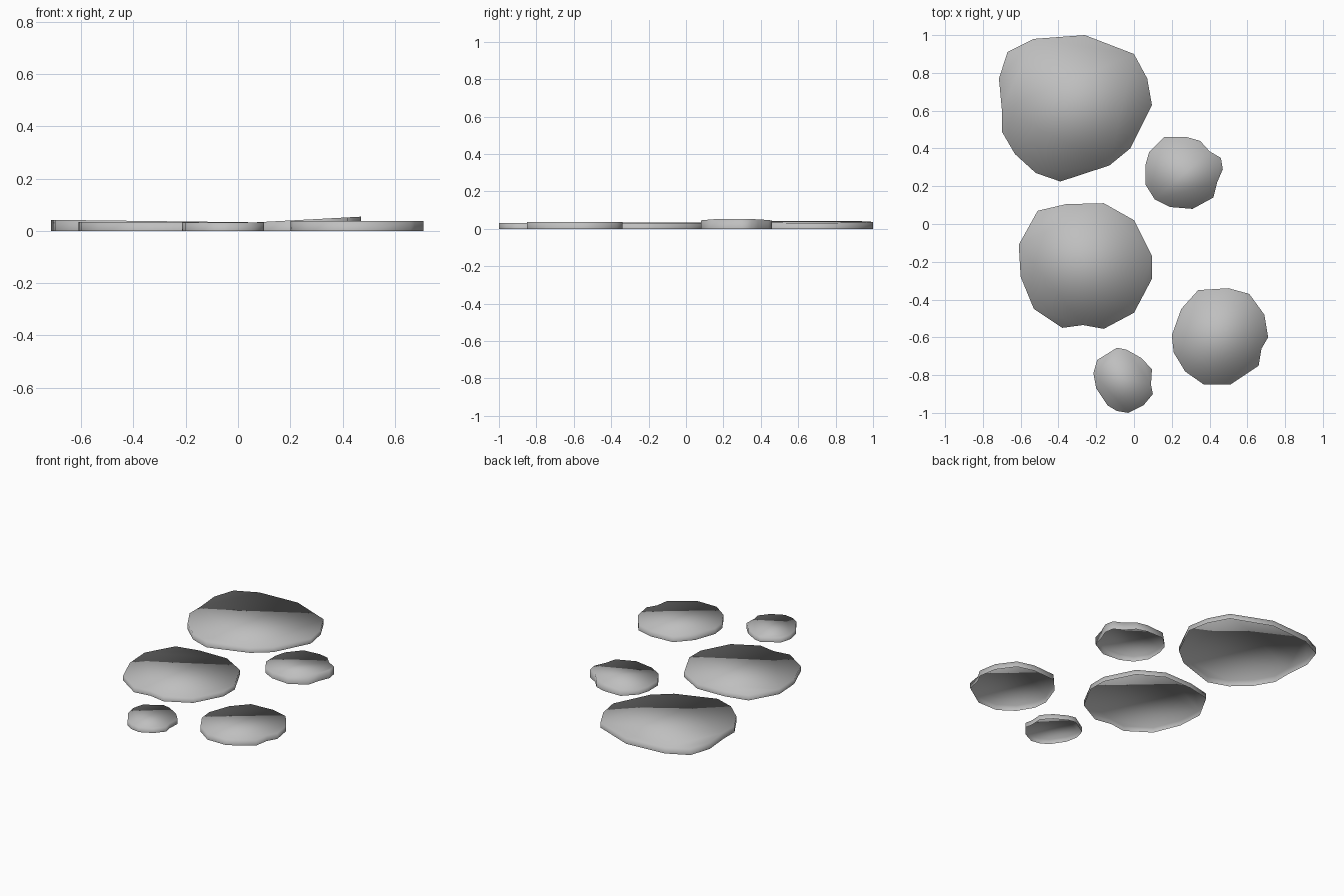
import bpy
import bmesh

# Remove the default object
default_cube = bpy.data.objects.get("Cube")
if default_cube:
    bpy.data.objects.remove(default_cube, do_unlink=True)

# One plain stone colour
STONE_COLOUR = (0.52, 0.52, 0.52, 1.0)
stone_material = bpy.data.materials.new("stone grey")
stone_material.use_nodes = True
stone_material.diffuse_color = STONE_COLOUR
shader = next(node for node in stone_material.node_tree.nodes if node.type == "BSDF_PRINCIPLED")
shader.inputs["Base Color"].default_value = STONE_COLOUR


def make_stone(name, outline, left_height, right_height):
    """Hollow slab from a clockwise outline in hundredths; the top tilts along x."""
    points = [(x / 100, y / 100) for x, y in outline]
    low_x = min(x for x, y in points)
    high_x = max(x for x, y in points)

    def top_height(x):
        blend = (x - low_x) / (high_x - low_x)
        return left_height + (right_height - left_height) * blend

    bm = bmesh.new()
    lower = [bm.verts.new((x, y, 0)) for x, y in points]
    upper = [bm.verts.new((x, y, top_height(x))) for x, y in points]

    # Tilted top and a vertical rim, open underneath
    bm.faces.new(list(reversed(upper)))
    count = len(points)
    for i in range(count):
        j = (i + 1) % count
        bm.faces.new((lower[j], lower[i], upper[i], upper[j]))

    # Soft shading runs over the rim to give a pebble look
    for face in bm.faces:
        face.smooth = True

    mesh = bpy.data.meshes.new(name)
    bm.to_mesh(mesh)
    bm.free()
    mesh.materials.append(stone_material)
    stone = bpy.data.objects.new(name, mesh)
    bpy.context.collection.objects.link(stone)
    return stone


# Largest stone at the back
make_stone("back_stone", [
    (-53, 98), (-26, 100), (0, 90), (7, 77), (9.5, 63), (-2, 40), (-13, 31),
    (-39, 22.5), (-52, 27), (-63, 37), (-70, 49), (-70, 61), (-71.5, 77), (-67, 91),
], left_height=0.042, right_height=0.032)

# Notched stone beside it, rising towards its left
make_stone("notched_stone", [
    (16, 46), (28, 46), (35, 44), (40, 38.5), (46, 35), (47, 29), (44, 22),
    (42, 14), (31, 8), (19, 9), (11, 13), (6, 21), (6, 31), (8, 38),
], left_height=0.032, right_height=0.054)

# Broad stone in the middle
make_stone("middle_stone", [
    (-36, 10.5), (-16, 11), (0, 2), (9.5, -17), (9.5, -29), (0, -47), (-16, -55.5),
    (-27, -53.5), (-38, -55), (-53, -45), (-60, -28), (-61, -11), (-51, 7),
], left_height=0.034, right_height=0.032)

# Medium stone at the front left
make_stone("front_left_stone", [
    (34, -35), (50, -34), (61, -37), (69, -48), (71, -60), (67.5, -66), (66, -75),
    (51, -85), (37, -85), (27, -78), (21, -68), (20, -59), (25, -45),
], left_height=0.037, right_height=0.037)

# Smallest stone at the very front
make_stone("front_small_stone", [
    (-9, -65.5), (-4, -66.5), (4, -71), (9.5, -77), (9, -85), (10, -90), (5, -96),
    (-3, -100), (-9, -99), (-14, -96), (-20, -87), (-21.5, -79), (-19.5, -72),
], left_height=0.032, right_height=0.032)
